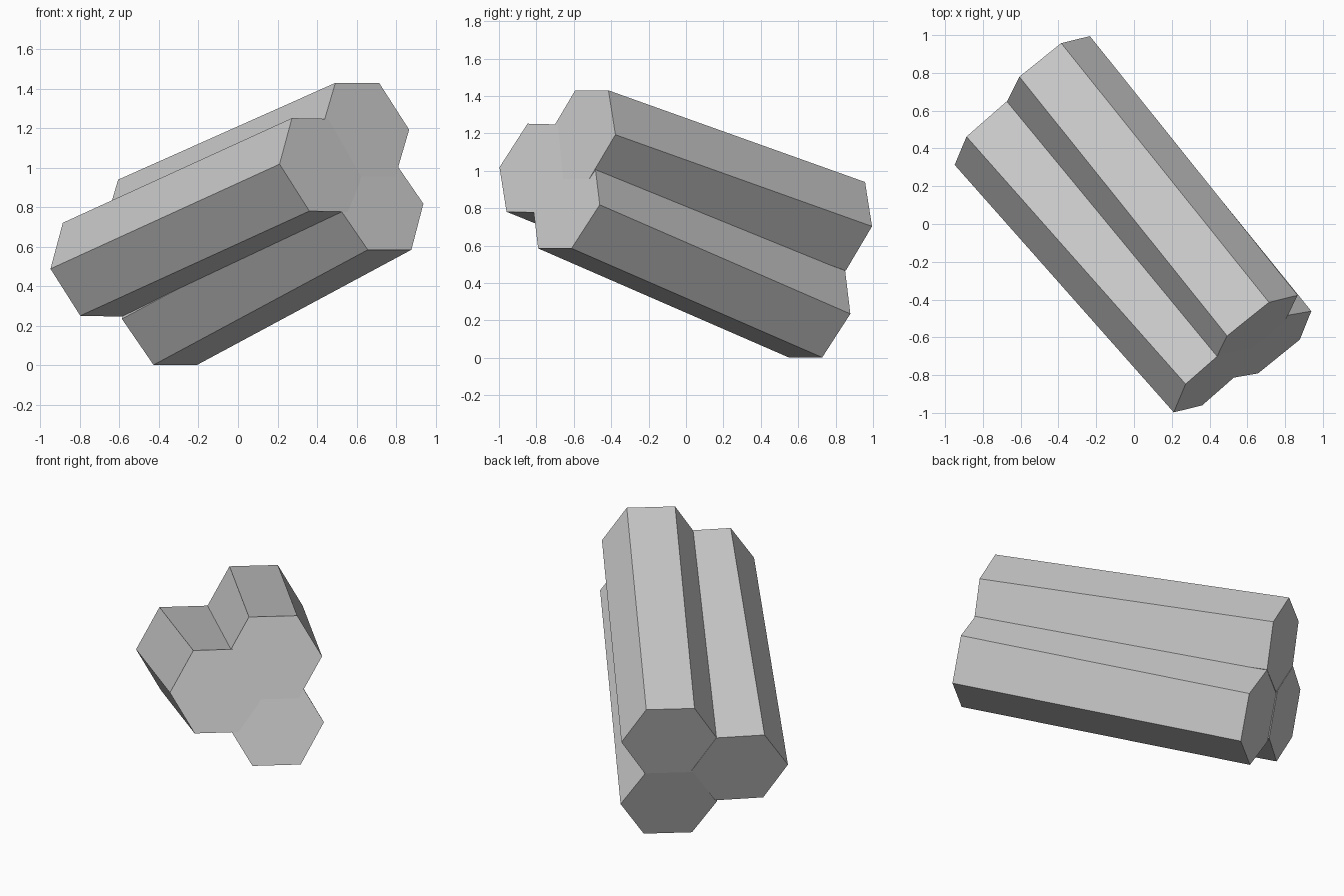
import bpy, bmesh
from math import cos, sin, pi
from mathutils import Vector

if "Cube" in bpy.data.objects:
    bpy.data.objects.remove(bpy.data.objects["Cube"])

RADIUS = 0.284


def hex_prism(name, front, axis, corner):
    """Six-sided prism from a front centre along an axis, one corner direction given."""
    front, axis, corner = Vector(front), Vector(axis), Vector(corner)
    n = axis.normalized()
    u = (corner - n * corner.dot(n)).normalized()
    v = n.cross(u)
    bm = bmesh.new()
    ring = [bm.verts.new(front + RADIUS * (cos(i * pi / 3) * u + sin(i * pi / 3) * v))
            for i in range(6)]
    cap = bm.faces.new(ring)
    ext = bmesh.ops.extrude_face_region(bm, geom=[cap], use_keep_orig=True)
    moved = [g for g in ext["geom"] if isinstance(g, bmesh.types.BMVert)]
    bmesh.ops.translate(bm, verts=moved, vec=axis)
    bmesh.ops.recalc_face_normals(bm, faces=bm.faces)
    mesh = bpy.data.meshes.new(name)
    bm.to_mesh(mesh)
    bm.free()
    obj = bpy.data.objects.new(name, mesh)
    bpy.context.collection.objects.link(obj)


# Bundle of three columns, touching at the back and converging to the front
hex_prism("left_column", (0.424, -0.81, 1.014), (-1.16, 1.31, -0.53), (0.215, 0.19, -0.005))
hex_prism("top_column", (0.645, -0.555, 1.193), (-1.10, 1.372, -0.49), (0.225, 0.18, 0.0))
hex_prism("bottom_column", (0.718, -0.64, 0.818), (-1.085, 1.34, -0.583), (0.222, 0.18, 0.0))
